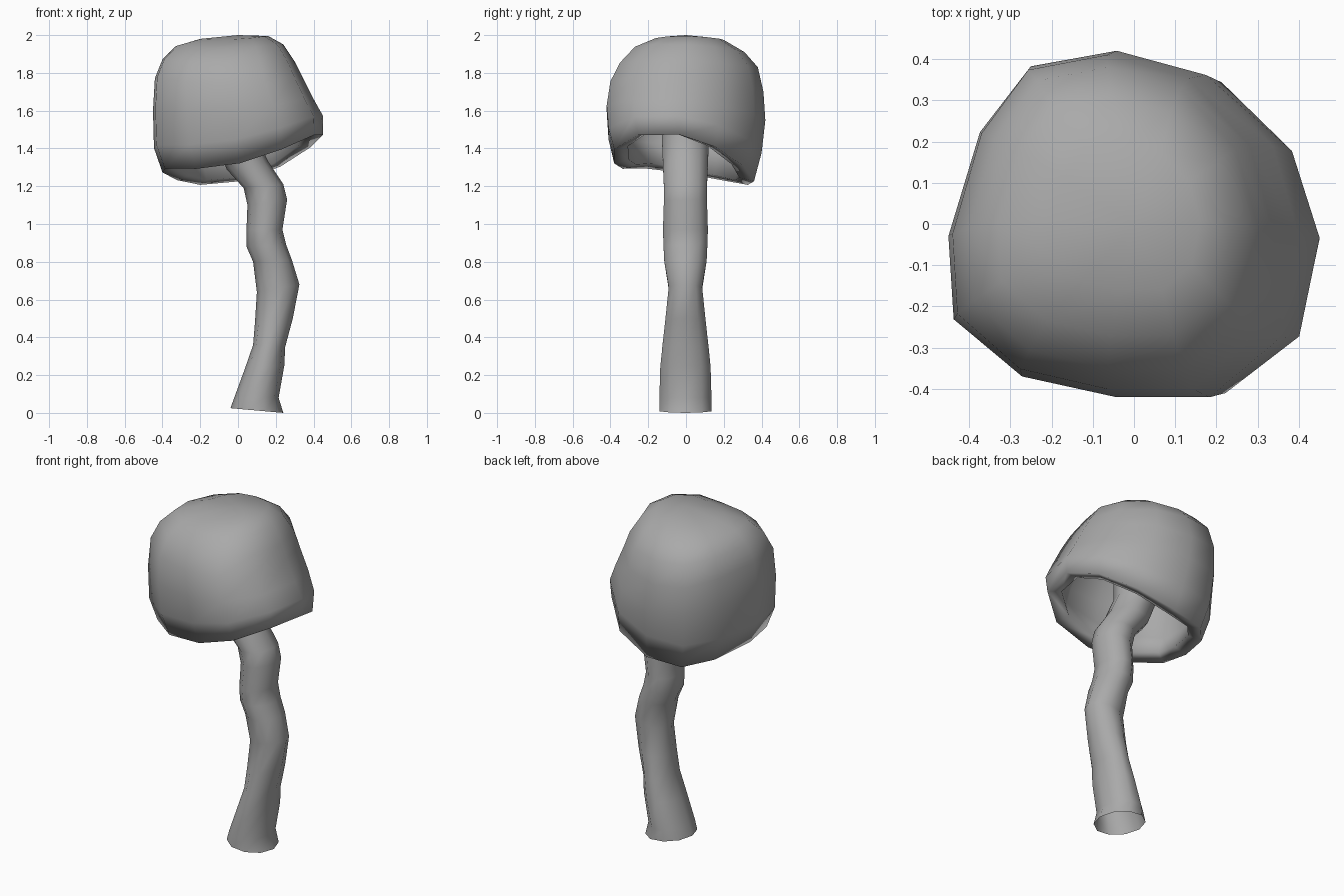
import bpy, bmesh, math

cube = bpy.data.objects.get("Cube")
if cube:
    bpy.data.objects.remove(cube)

grey = bpy.data.materials.new("mushroom grey")
grey.use_nodes = True
GREY = (0.40, 0.40, 0.40, 1)
grey.diffuse_color = GREY
grey.node_tree.nodes["Principled BSDF"].inputs["Base Color"].default_value = GREY


def loft(name, rings, tip=None):
    """Skin a stack of closed rings, optionally closed at the top by a tip point."""
    bm = bmesh.new()
    loops = [[bm.verts.new(p) for p in ring] for ring in rings]
    n = len(loops[0])
    for low, high in zip(loops, loops[1:]):
        for i in range(n):
            j = (i + 1) % n
            bm.faces.new((low[i], low[j], high[j], high[i]))
    if tip:
        top = bm.verts.new(tip)
        for i in range(n):
            bm.faces.new((loops[-1][i], loops[-1][(i + 1) % n], top))
    mesh = bpy.data.meshes.new(name)
    bm.to_mesh(mesh)
    bm.free()
    mesh.materials.append(grey)
    obj = bpy.data.objects.new(name, mesh)
    bpy.context.collection.objects.link(obj)
    return obj


def smooth(obj):
    bpy.ops.object.select_all(action="DESELECT")
    obj.select_set(True)
    bpy.context.view_layer.objects.active = obj
    bpy.ops.object.shade_smooth_by_angle(angle=math.radians(55))


# Cap: irregular twelve-sided outline, lofted through tilted rings
outline = [(1, -.07), (.85, .45), (.47, .86), (-.04, 1), (-.53, .91), (-.82, .53),
           (-1, -.07), (-.97, -.55), (-.58, -.88), (-.04, -1), (.49, -1), (.89, -.66)]


def cap_ring(x0, x1, z_left, z_right, y0, y1, z_front, z_back):
    ring = []
    for u, v in outline:
        x = (x0 + x1) / 2 + (x1 - x0) / 2 * u
        y = (y0 + y1) / 2 + (y1 - y0) / 2 * v
        across, along = (z_left + z_right) / 2, (z_front + z_back) / 2
        z = along + (across - along) * u * u
        z += (z_right - z_left) / 2 * u + (z_back - z_front) / 2 * v
        ring.append((x, y, z))
    return ring


cap_levels = [
    (-.40, .45, 1.27, 1.47, -.38, .36, 1.325, 1.23),
    (-.445, .45, 1.40, 1.57, -.41, .40, 1.45, 1.38),
    (-.45, .40, 1.60, 1.66, -.42, .42, 1.60, 1.55),
    (-.44, .34, 1.77, 1.78, -.40, .41, 1.74, 1.70),
    (-.40, .30, 1.87, 1.86, -.35, .38, 1.85, 1.83),
    (-.33, .24, 1.94, 1.95, -.27, .31, 1.93, 1.91),
    (-.20, .16, 1.98, 1.995, -.16, .20, 1.978, 1.975),
]
cap = loft("cap", [cap_ring(*level) for level in cap_levels], (0, 0, 2.0))
shell = cap.modifiers.new("shell", "SOLIDIFY")
shell.thickness = 0.08
shell.offset = -1
smooth(cap)

# Stem: crooked open tube, each level as left, right, left height, right height, depth
stem_levels = [
    (-.04, .24, .025, 0, .145), (-.02, .215, .08, .08, .145),
    (.035, .245, .23, .25, .14), (.08, .25, .36, .35, .128),
    (.09, .29, .48, .50, .112), (.10, .325, .64, .68, .093),
    (.08, .285, .80, .81, .118), (.045, .255, .88, .89, .122),
    (.045, .235, .97, .97, .125), (.05, .26, 1.10, 1.13, .12),
    (.03, .24, 1.19, 1.21, .12), (-.06, .16, 1.29, 1.33, .125),
    (-.11, .10, 1.42, 1.46, .13), (-.12, .10, 1.62, 1.64, .13),
    (-.12, .10, 1.88, 1.88, .13),
]
SIDES = 10
stem_rings = []
for left, right, z_left, z_right, depth in stem_levels:
    ring = []
    for i in range(SIDES):
        a = math.tau * i / SIDES
        t = (1 + math.cos(a)) / 2
        ring.append((left + (right - left) * t, depth * math.sin(a) - .003,
                     z_left + (z_right - z_left) * t))
    stem_rings.append(ring)
smooth(loft("stem", stem_rings))
